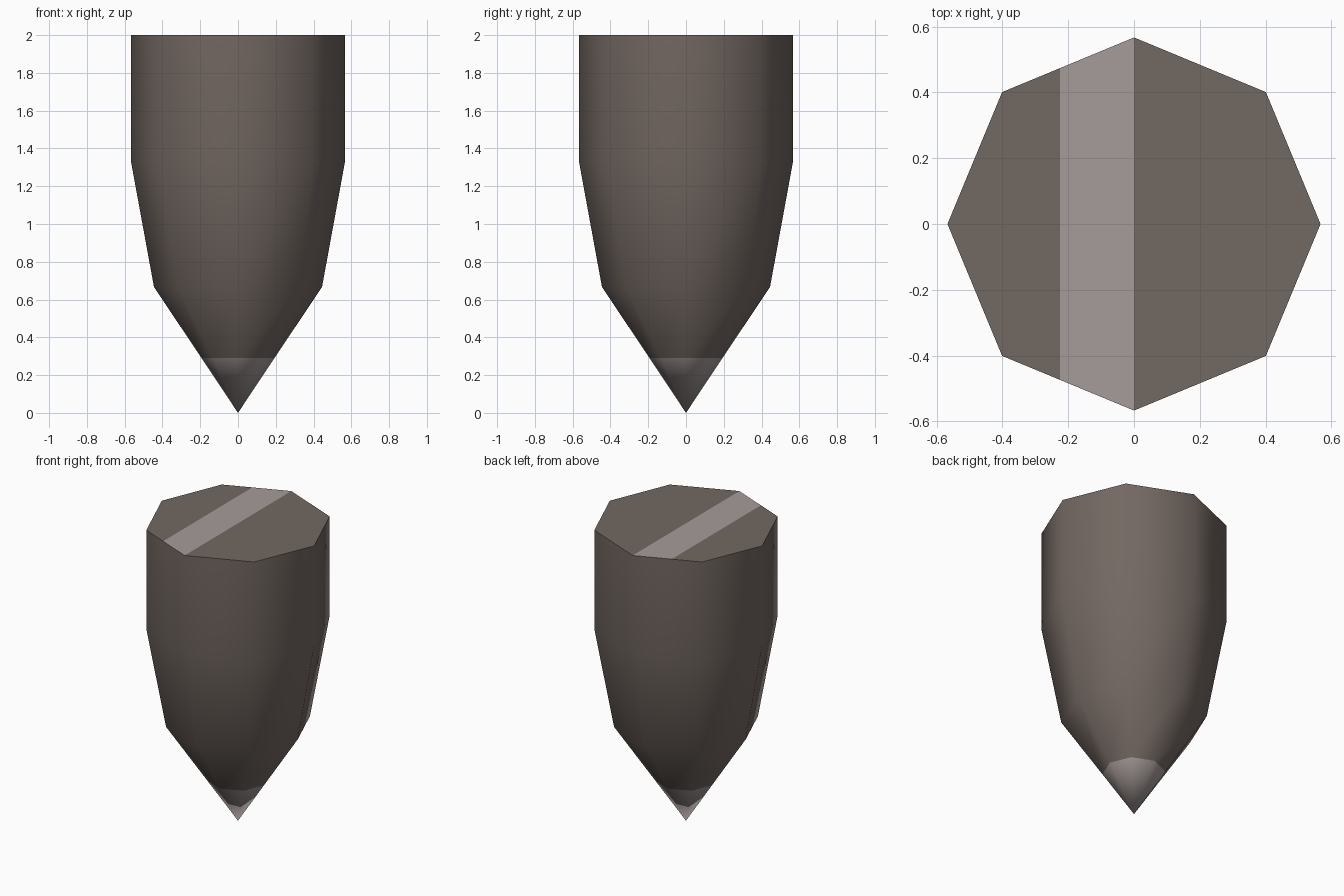
import bpy, bmesh, math

if "Cube" in bpy.data.objects:
    bpy.data.objects.remove(bpy.data.objects["Cube"])

SIDES = 8
TIP_TOP = 0.29                       # height where the pale tip starts
# (radius, height) rings from just above the point up to the flat cap
PROFILE = [(0.193, TIP_TOP), (0.445, 0.667), (0.567, 1.333), (0.567, 2.0)]


def material(name, rgb):
    m = bpy.data.materials.new(name)
    m.diffuse_color = (*rgb, 1.0)
    m.use_nodes = True
    m.node_tree.nodes["Principled BSDF"].inputs["Base Color"].default_value = m.diffuse_color
    return m


bm = bmesh.new()

# Eight-sided body rings and the point
rings = []
for r, z in PROFILE:
    rings.append([bm.verts.new((r * math.cos(math.tau * i / SIDES),
                                r * math.sin(math.tau * i / SIDES), z))
                  for i in range(SIDES)])
point = bm.verts.new((0, 0, 0))

for i in range(SIDES):
    j = (i + 1) % SIDES
    bm.faces.new((point, rings[0][j], rings[0][i]))
    for low, high in zip(rings, rings[1:]):
        bm.faces.new((low[i], low[j], high[j], high[i]))

# Flat cap, cut along the two edges of the pale stripe
bm.faces.new(rings[-1])
for x in (-0.225, 0.0):
    cap = [f for f in bm.faces if all(v.co.z > 1.99 for v in f.verts)]
    edges = {e for f in cap for e in f.edges}
    verts = {v for f in cap for v in f.verts}
    bmesh.ops.bisect_plane(bm, geom=cap + list(edges) + list(verts), dist=1e-5,
                           plane_co=(x, 0, 0), plane_no=(1, 0, 0))
bmesh.ops.recalc_face_normals(bm, faces=bm.faces[:])

# Pale tip and pale cap stripe, brown elsewhere
for f in bm.faces:
    c = f.calc_center_median()
    stripe = c.z > 1.99 and -0.225 < c.x < 0
    f.material_index = 1 if stripe or c.z < TIP_TOP else 0

mesh = bpy.data.meshes.new("pointed_stake")
bm.to_mesh(mesh)
bm.free()
mesh.materials.append(material("dark brown stone", (0.171, 0.138, 0.122)))
mesh.materials.append(material("pale grey stone", (0.381, 0.332, 0.319)))

stake = bpy.data.objects.new("pointed_stake", mesh)
bpy.context.collection.objects.link(stake)

# Smooth sides with a crisp rim at the cap
bpy.context.view_layer.objects.active = stake
stake.select_set(True)
bpy.ops.object.shade_smooth_by_angle(angle=math.radians(60))
